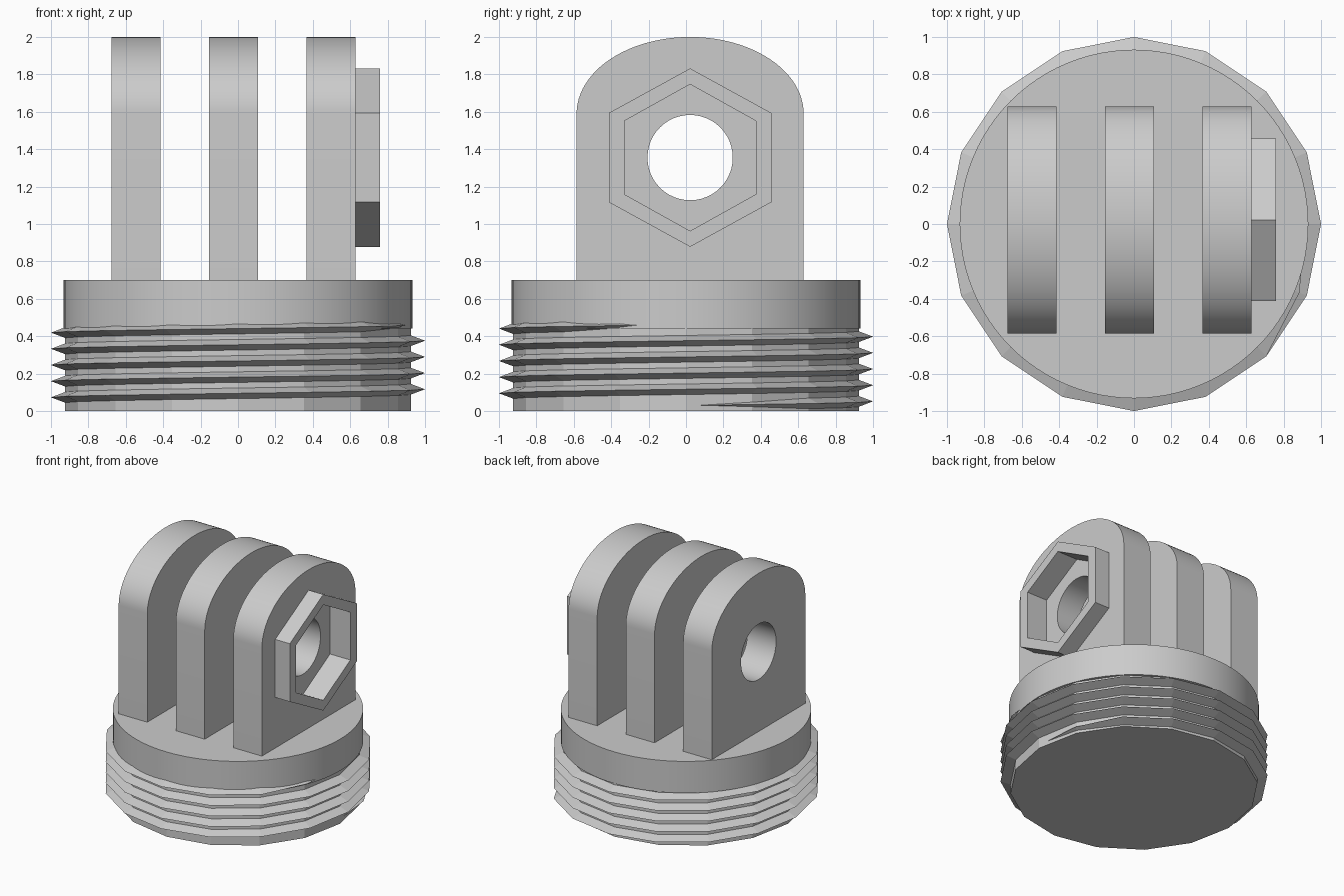
import bpy
import bmesh
from math import sin, cos, pi, radians

cube = bpy.data.objects.get("Cube")
if cube:
    bpy.data.objects.remove(cube, do_unlink=True)

grey = bpy.data.materials.new("plain grey")
grey.use_nodes = True
grey.diffuse_color = (0.6, 0.6, 0.6, 1)
grey.node_tree.nodes["Principled BSDF"].inputs["Base Color"].default_value = (0.6, 0.6, 0.6, 1)

AXIS_Y, AXIS_Z = 0.022, 1.355    # centre of the cross hole


def finish(name, bm, smooth=False):
    bmesh.ops.recalc_face_normals(bm, faces=bm.faces)
    mesh = bpy.data.meshes.new(name)
    bm.to_mesh(mesh)
    bm.free()
    mesh.materials.append(grey)
    obj = bpy.data.objects.new(name, mesh)
    bpy.context.collection.objects.link(obj)
    if smooth:
        bpy.ops.object.select_all(action='DESELECT')
        obj.select_set(True)
        bpy.context.view_layer.objects.active = obj
        bpy.ops.object.shade_smooth_by_angle(angle=radians(30))
    return obj


def drum(name, radius, z0, z1, sides, smooth):
    bm = bmesh.new()
    ring = [bm.verts.new((radius * cos(2 * pi * i / sides), radius * sin(2 * pi * i / sides), z0))
            for i in range(sides)]
    base = bm.faces.new(ring)
    top = bmesh.ops.extrude_face_region(bm, geom=[base], use_keep_orig=True)
    bmesh.ops.translate(bm, vec=(0, 0, z1 - z0),
                        verts=[g for g in top["geom"] if isinstance(g, bmesh.types.BMVert)])
    finish(name, bm, smooth)


def ellipse(ry, rz, sides, start=0.0):
    return [(AXIS_Y + ry * cos(start + 2 * pi * i / sides),
             AXIS_Z + rz * sin(start + 2 * pi * i / sides)) for i in range(sides)]


def plate(bm, x0, x1, outer, hole):
    """Slab across x with an outline and a hole, both in the yz plane."""
    edges = []
    for loop in (outer, hole):
        vs = [bm.verts.new((x0, y, z)) for y, z in loop]
        edges += [bm.edges.new((vs[i - 1], vs[i])) for i in range(len(vs))]
    filled = bmesh.ops.triangle_fill(bm, edges=edges, use_beauty=True)
    faces = [g for g in filled["geom"] if isinstance(g, bmesh.types.BMFace)]
    out = bmesh.ops.extrude_face_region(bm, geom=faces, use_keep_orig=True)
    bmesh.ops.translate(bm, vec=(x1 - x0, 0, 0),
                        verts=[g for g in out["geom"] if isinstance(g, bmesh.types.BMVert)])


# Outlines: fin with a rounded top, bolt hole, nut hexagons
half, shoulder, arc = 0.607, 1.59, 48
fin = [(AXIS_Y - half, 0.69), (AXIS_Y + half, 0.69)]
fin += [(AXIS_Y + half * cos(pi * i / arc), shoulder + 0.41 * sin(pi * i / arc))
        for i in range(arc + 1)]
bolt_hole = ellipse(0.228, 0.228, 48)
hex_outer = ellipse(0.502, 0.477, 6, pi / 2)
hex_inner = ellipse(0.406, 0.392, 6, pi / 2)

# Three fins; the left one has a hexagonal recess in its outer side
for name, x0, x1 in (("right_fin", -0.675, -0.415), ("middle_fin", -0.155, 0.107)):
    bm = bmesh.new()
    plate(bm, x0, x1, fin, bolt_hole)
    finish(name, bm, True)
bm = bmesh.new()
plate(bm, 0.367, 0.575, fin, bolt_hole)
plate(bm, 0.575, 0.627, fin, hex_inner)
finish("left_fin", bm, True)

# Raised nut holder
bm = bmesh.new()
plate(bm, 0.627, 0.76, hex_outer, hex_inner)
finish("nut_holder", bm)

# Plug body
drum("collar", 0.932, 0.44, 0.70, 96, True)
drum("threaded_core", 0.925, 0, 0.45, 16, False)

# Screw thread: a triangular section swept up five turns, tapered at both ends
bm = bmesh.new()
steps, turns, pitch = 16, 5, 0.0865
last = steps * turns
sections = []
for i in range(last + 1):
    a = 2 * pi * i / steps
    z = 0.03 + pitch * i / steps
    t = max(0.02, min(1, i / 2, (last - i) / 2))
    pts = ((0.915, z - 0.032 * t), (0.915 + 0.085 * t, z), (0.915, z + 0.032 * t))
    sections.append([bm.verts.new((r * cos(a), r * sin(a), h)) for r, h in pts])
for s, n in zip(sections, sections[1:]):
    for k in range(3):
        m = (k + 1) % 3
        bm.faces.new((s[k], n[k], n[m], s[m]))
bm.faces.new(sections[0])
bm.faces.new(sections[-1])
finish("screw_thread", bm)
